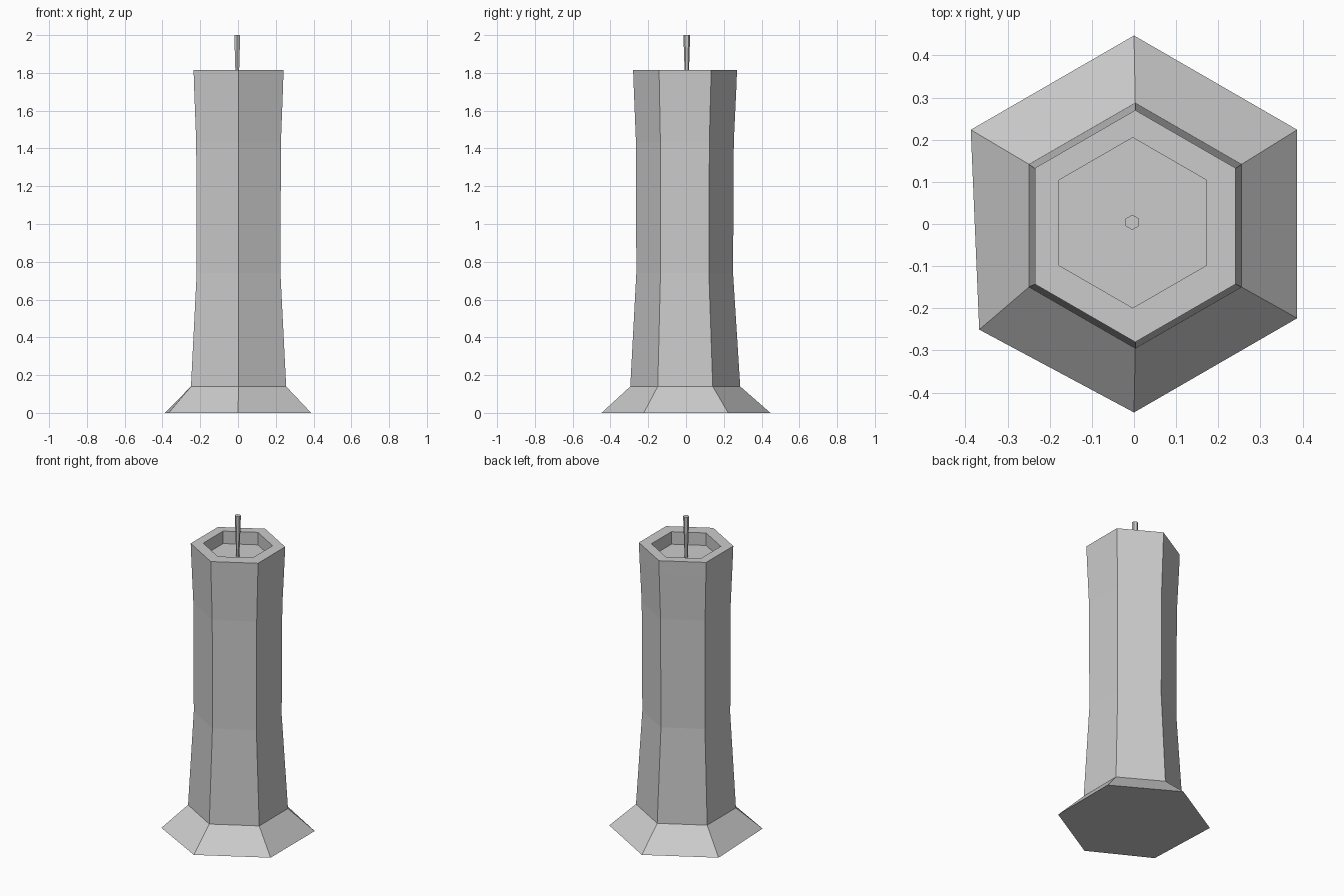
import bpy, bmesh, math
from mathutils import Vector

cube = bpy.data.objects.get("Cube")
if cube:
    bpy.data.objects.remove(cube, do_unlink=True)

SIDES = 6
grey = bpy.data.materials.new("pale_grey")
grey.use_nodes = True
colour = (0.6, 0.6, 0.6, 1.0)
grey.diffuse_color = colour
grey.node_tree.nodes["Principled BSDF"].inputs["Base Color"].default_value = colour


def loft(name, rings, tweak=None):
    """Closed hexagonal loft through (radius, height, centre x, centre y) rings."""
    bm = bmesh.new()
    loops = []
    for radius, z, cx, cy in rings:
        angles = [math.pi / 2 + 2 * math.pi * i / SIDES for i in range(SIDES)]
        loops.append([bm.verts.new((cx + radius * math.cos(a), cy + radius * math.sin(a), z))
                      for a in angles])
    if tweak:
        tweak(loops)
    for low, high in zip(loops, loops[1:]):
        for i in range(SIDES):
            j = (i + 1) % SIDES
            bm.faces.new((low[i], low[j], high[j], high[i]))
    bm.faces.new(loops[0][::-1])
    bm.faces.new(loops[-1])
    bmesh.ops.recalc_face_normals(bm, faces=bm.faces)
    mesh = bpy.data.meshes.new(name)
    bm.to_mesh(mesh)
    bm.free()
    mesh.materials.append(grey)
    obj = bpy.data.objects.new(name, mesh)
    bpy.context.collection.objects.link(obj)
    return obj


def skew_foot(loops):
    # One corner of the flared foot sits slightly out of line
    loops[0][2].co += Vector((0.02, -0.027, 0))


# Flared foot, waisted shaft, flat rim and recessed top in one skin
loft("candle_body", [
    (0.447, 0.0, 0.0, 0.0),
    (0.291, 0.14, 0.003, -0.004),
    (0.256, 0.74, 0.003, -0.007),
    (0.259, 1.435, 0.003, -0.006),
    (0.272, 1.73, 0.003, -0.005),
    (0.275, 1.815, 0.003, -0.005),
    (0.202, 1.815, -0.003, 0.003),
    (0.202, 1.735, -0.003, 0.003),
], skew_foot)

# Wick, widening toward its tip
loft("wick", [(0.009, 1.733, -0.004, 0.004), (0.018, 2.0, -0.004, 0.004)])
